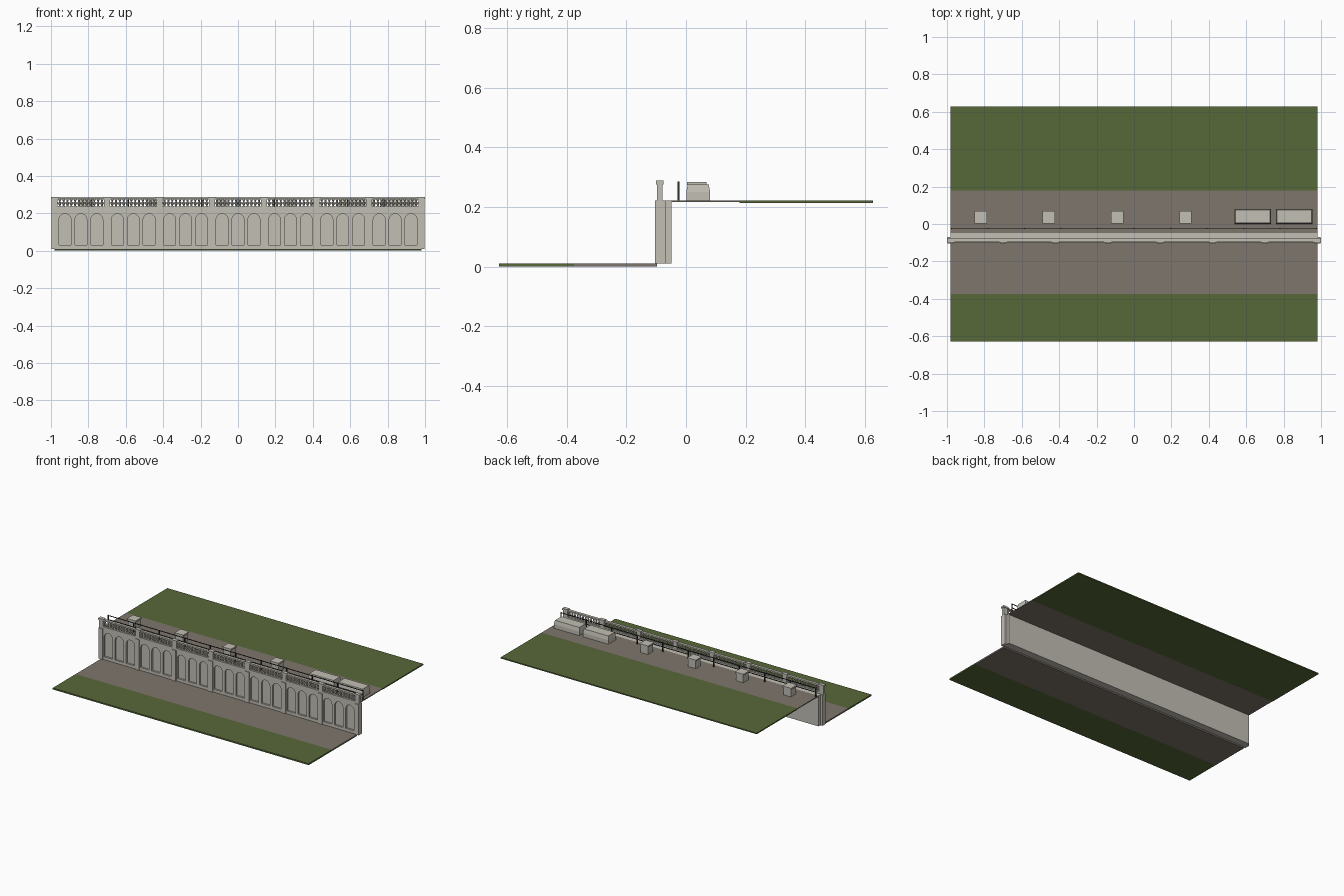
import bpy, bmesh, math

if "Cube" in bpy.data.objects:
    bpy.data.objects.remove(bpy.data.objects["Cube"])


def material(name, rgb):
    m = bpy.data.materials.new(name)
    m.diffuse_color = (*rgb, 1)
    m.use_nodes = True
    m.node_tree.nodes["Principled BSDF"].inputs["Base Color"].default_value = m.diffuse_color
    return m


STONE = material("pale stone", (0.54, 0.52, 0.46))
GRAVEL = material("brown gravel", (0.21, 0.18, 0.15))
GRASS = material("grass green", (0.095, 0.14, 0.04))
IRON = material("dark iron", (0.03, 0.03, 0.03))


def finish(name, bm, mat):
    bmesh.ops.recalc_face_normals(bm, faces=bm.faces)
    me = bpy.data.meshes.new(name)
    bm.to_mesh(me)
    bm.free()
    me.materials.append(mat)
    ob = bpy.data.objects.new(name, me)
    bpy.context.collection.objects.link(ob)
    return ob


def add_box(bm, x0, x1, y0, y1, z0, z1, taper=0.0):
    """Box whose top edge may be pulled in by taper."""
    t = taper
    lo = [bm.verts.new((x, y, z0)) for x, y in ((x0, y0), (x1, y0), (x1, y1), (x0, y1))]
    hi = [bm.verts.new((x, y, z1)) for x, y in
          ((x0 + t, y0 + t), (x1 - t, y0 + t), (x1 - t, y1 - t), (x0 + t, y1 - t))]
    bm.faces.new(lo[::-1])
    bm.faces.new(hi)
    for i in range(4):
        j = (i + 1) % 4
        bm.faces.new((lo[i], lo[j], hi[j], hi[i]))


def boxes(name, mat, *specs):
    bm = bmesh.new()
    for s in specs:
        add_box(bm, *s)
    return finish(name, bm, mat)


def add_lathe(bm, x, y, profile, sides=8):
    rings = [[bm.verts.new((x + r * math.cos(a), y + r * math.sin(a), z))
              for a in (2 * math.pi * k / sides for k in range(sides))] for r, z in profile]
    for a, b in zip(rings, rings[1:]):
        for k in range(sides):
            n = (k + 1) % sides
            bm.faces.new((a[k], a[n], b[n], b[k]))
    bm.faces.new(rings[0][::-1])
    bm.faces.new(rings[-1])


BAY = 0.28
PILLARS = [-0.98 + BAY * i for i in range(8)]
BAYS = [-0.84 + BAY * i for i in range(7)]
ARCHES = [c + d for c in BAYS for d in (-0.085, 0, 0.085)]

# ground strips at both levels
boxes("lower_grass", GRASS, (-0.98, 0.98, -0.627, -0.375, 0, 0.01))
boxes("lower_path", GRAVEL, (-0.98, 0.98, -0.375, -0.098, 0, 0.01))
boxes("upper_path", GRAVEL, (-0.98, 0.98, -0.049, 0.18, 0.216, 0.222))
boxes("upper_grass", GRASS, (-0.98, 0.98, 0.18, 0.627, 0.214, 0.222))

# wall core, behind the arched facing
boxes("wall_core", STONE, (-0.98, 0.98, -0.086, -0.049, 0.01, 0.222))


def arch(cx, half, z0, top):
    spring = top - half
    arc = [(cx + half * math.cos(math.pi * k / 12), spring + half * math.sin(math.pi * k / 12))
           for k in range(13)]
    return [(cx - half, z0), (cx + half, z0)] + arc


def cut_panel(name, loops, y, depth):
    """Flat filled outline(s) with holes, standing upright, front at y."""
    cu = bpy.data.curves.new(name, 'CURVE')
    cu.dimensions = '2D'
    cu.fill_mode = 'BOTH'
    cu.extrude = depth / 2
    for loop in loops:
        sp = cu.splines.new('POLY')
        sp.points.add(len(loop) - 1)
        for p, (x, z) in zip(sp.points, loop):
            p.co = (x, z, 0, 1)
        sp.use_cyclic_u = True
    tmp = bpy.data.objects.new(name + "_outline", cu)
    bpy.context.collection.objects.link(tmp)
    bpy.context.view_layer.update()
    me = bpy.data.meshes.new_from_object(tmp.evaluated_get(bpy.context.evaluated_depsgraph_get()))
    bpy.data.objects.remove(tmp)
    bm = bmesh.new()
    bm.from_mesh(me)
    for v in bm.verts:
        v.co = (v.co.x, y + depth / 2 - v.co.z, v.co.y)
    bmesh.ops.remove_doubles(bm, verts=bm.verts, dist=1e-6)
    ob = finish(name, bm, STONE)
    ob.data.materials.clear()
    ob.data.materials.append(STONE)
    for p in ob.data.polygons:
        p.material_index = 0
        p.use_smooth = False


# facing with arched niches, one panel per bay
for i, c in enumerate(BAYS):
    h = BAY / 2
    outer = [(c - h, 0.01), (c + h, 0.01), (c + h, 0.222), (c - h, 0.222)]
    niches = [arch(c + d, 0.032, 0.03, 0.198) for d in (-0.085, 0, 0.085)]
    cut_panel(f"arched_facing_{i + 1}", [outer] + niches, -0.098, 0.012)

# pilasters, running up into balustrade piers with caps
boxes("pilasters", STONE, *[(x - 0.016, x + 0.016, -0.104, -0.069, 0.01, 0.222) for x in PILLARS])
boxes("balustrade_piers", STONE, *[(x - 0.016, x + 0.016, -0.098, -0.079, 0.222, 0.276) for x in PILLARS])
boxes("pier_caps", STONE, *[(x - 0.02, x + 0.02, -0.1, -0.075, 0.276, 0.288) for x in PILLARS])

# balustrade rails
boxes("balustrade_rails", STONE,
      (-0.98, 0.98, -0.098, -0.078, 0.222, 0.236),
      (-0.98, 0.98, -0.097, -0.078, 0.274, 0.283))

# turned balusters
bm = bmesh.new()
SHAPE = [(0.006, 0.235), (0.006, 0.239), (0.004, 0.241), (0.0075, 0.25),
         (0.004, 0.265), (0.006, 0.27), (0.006, 0.275)]
for c in BAYS:
    for k in range(12):
        add_lathe(bm, c + (k - 5.5) * 0.0205, -0.088, SHAPE)
finish("balusters", bm, STONE)

# iron fence behind the balustrade
boxes("fence_posts", IRON, *[(x - 0.003, x + 0.003, -0.028, -0.022, 0.22, 0.286)
                             for x in (-0.975 + 0.195 * i for i in range(11))])
boxes("fence_rails", IRON, *[(-0.975, 0.975, -0.027, -0.023, z - 0.002, z + 0.002)
                             for z in (0.255, 0.283)])

# small pedestals with cap slabs
for i in range(4):
    x = -0.82 + 0.365 * i
    boxes(f"pedestal_{i + 1}", STONE,
          (x - 0.028, x + 0.028, 0.008, 0.064, 0.22, 0.274),
          (x - 0.033, x + 0.033, 0.003, 0.069, 0.274, 0.284))

# long stepped blocks
for i, x in enumerate((0.635, 0.857)):
    boxes(f"long_block_{i + 1}", STONE,
          (x - 0.098, x + 0.098, 0.001, 0.081, 0.22, 0.25),
          (x - 0.098, x + 0.098, 0.001, 0.081, 0.25, 0.276, 0.005))
